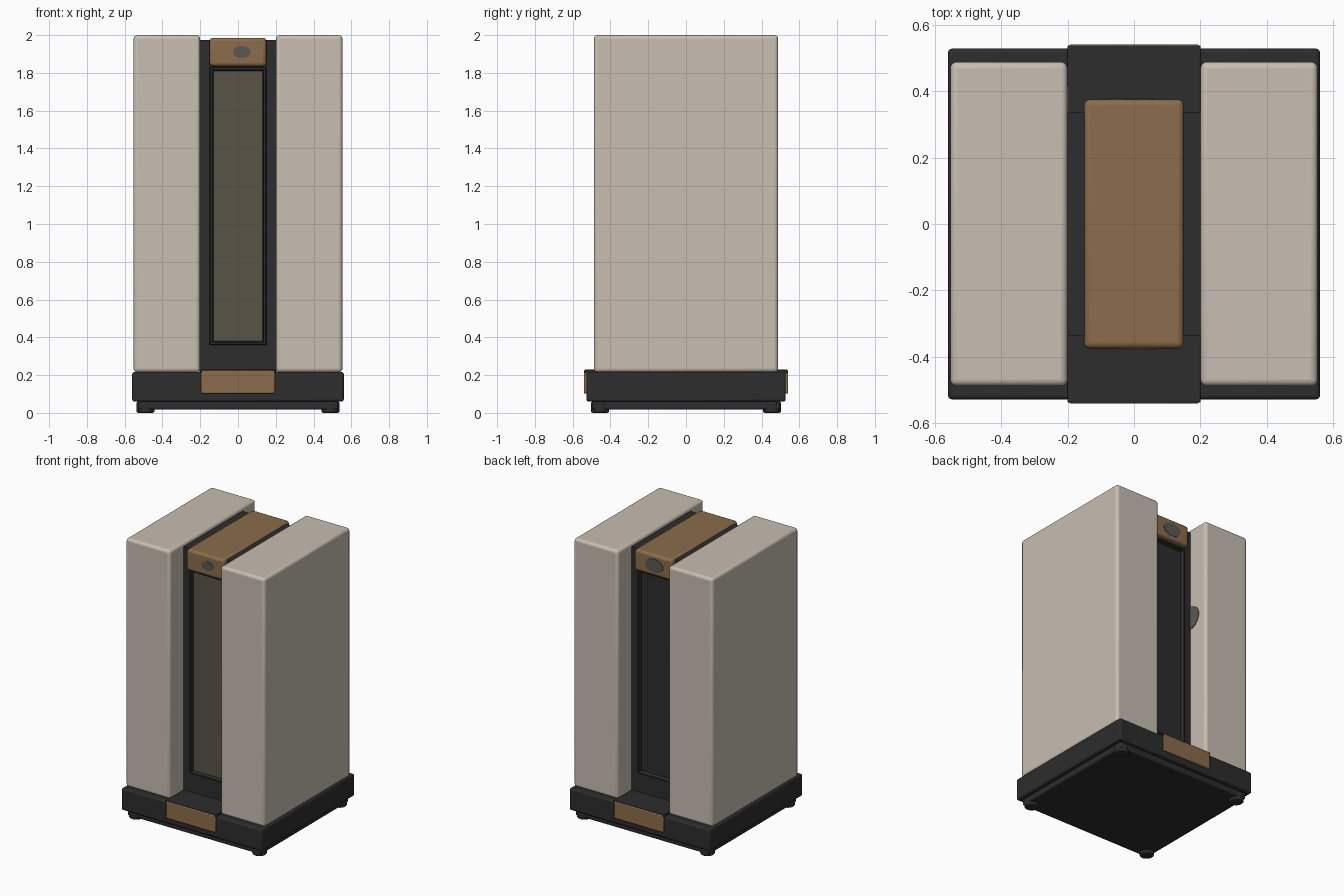
import bpy, bmesh, math
from mathutils import Matrix, Vector

if "Cube" in bpy.data.objects:
    bpy.data.objects.remove(bpy.data.objects["Cube"])


def material(name, rgb):
    m = bpy.data.materials.new(name)
    m.diffuse_color = (*rgb, 1)
    m.use_nodes = True
    m.node_tree.nodes["Principled BSDF"].inputs["Base Color"].default_value = m.diffuse_color
    return m


CREAM = material("warm cream", (0.58, 0.515, 0.445))
DARK = material("charcoal", (0.026, 0.026, 0.026))
BRONZE = material("bronze", (0.26, 0.15, 0.072))
GLASS = material("olive glass", (0.102, 0.091, 0.065))
GREY = material("badge grey", (0.105, 0.098, 0.088))


def finish(name, bm, mats, bevel=0, segments=3):
    bmesh.ops.recalc_face_normals(bm, faces=bm.faces)
    me = bpy.data.meshes.new(name)
    bm.to_mesh(me)
    bm.free()
    ob = bpy.data.objects.new(name, me)
    bpy.context.collection.objects.link(ob)
    for m in mats:
        me.materials.append(m)
    if bevel:
        mod = ob.modifiers.new("bevel", "BEVEL")
        mod.width, mod.segments = bevel, segments
        mod.limit_method, mod.angle_limit = "ANGLE", math.radians(40)
    bpy.context.view_layer.objects.active = ob
    ob.select_set(True)
    bpy.ops.object.shade_smooth_by_angle(angle=math.radians(35))
    ob.select_set(False)
    return ob


def box_mesh(x0, x1, y0, y1, z0, z1):
    bm = bmesh.new()
    mat = Matrix.Translation(((x0 + x1) / 2, (y0 + y1) / 2, (z0 + z1) / 2)) @ \
        Matrix.Diagonal((x1 - x0, y1 - y0, z1 - z0, 1))
    bmesh.ops.create_cube(bm, size=1, matrix=mat)
    return bm


def box(name, dims, mat, bevel=0, segments=3):
    return finish(name, box_mesh(*dims), [mat], bevel, segments)


def disc(name, centre, axis, rx, ry, depth, mat, bevel=0, sides=32):
    bm = bmesh.new()
    rot = {"X": Matrix.Rotation(math.pi / 2, 4, "Y"),
           "Y": Matrix.Rotation(math.pi / 2, 4, "X"), "Z": Matrix()}[axis]
    bmesh.ops.create_cone(bm, cap_ends=True, segments=sides, radius1=1, radius2=1, depth=1,
                          matrix=Matrix.Translation(centre) @ rot @ Matrix.Diagonal((rx, ry, depth, 1)))
    return finish(name, bm, [mat], bevel)


# plinth, underside plate and feet
box("plinth", (-0.56, 0.56, -0.528, 0.528, 0.06, 0.217), DARK, 0.012)
box("underside_plate", (-0.53, 0.53, -0.498, 0.498, 0.018, 0.065), DARK, 0.008)
for sx in (-1, 1):
    for sy in (-1, 1):
        disc("foot", (sx * 0.49, sy * 0.455, 0.03), "Z", 0.048, 0.048, 0.06, DARK, 0.01)

# tall side panels
for s, n in ((-1, "left"), (1, "right")):
    xs = sorted((s * 0.2, s * 0.553))
    box(n + "_side_panel", (*xs, -0.488, 0.488, 0.215, 2.0), CREAM, 0.02, 4)

# central core with a beaded, recessed window on the front and back
bm = box_mesh(-0.203, 0.203, -0.335, 0.335, 0.2, 1.975)
for s in (-1, 1):
    bm.normal_update()
    face = max(bm.faces, key=lambda f: f.calc_center_median().y * s)
    for half_w, z0, z1, y in ((0.15, 0.36, 1.83, 0.335), (0.146, 0.364, 1.826, 0.343),
                              (0.136, 0.374, 1.816, 0.343), (0.131, 0.38, 1.81, 0.318)):
        bmesh.ops.inset_region(bm, faces=[face], thickness=0.01, use_even_offset=True)
        for v in face.verts:
            v.co = Vector((math.copysign(half_w, v.co.x), s * y, z1 if v.co.z > 1 else z0))
    face.material_index = 1 if s < 0 else 0
finish("core", bm, [DARK, GLASS])

# cap on top, with a flat badge at each end
box("top_cap", (-0.15, 0.15, -0.375, 0.375, 1.835, 1.986), BRONZE, 0.018, 4)
disc("front_badge", (0.02, -0.375, 1.91), "Y", 0.046, 0.032, 0.006, GREY)
disc("back_badge", (-0.01, 0.375, 1.91), "Y", 0.07, 0.048, 0.006, GREY)

# bronze plates on the plinth, with dark sills above them
for s, n in ((-1, "front"), (1, "back")):
    ys = sorted((s * 0.5, s * 0.541))
    box(n + "_plate", (-0.195, 0.195, *ys, 0.102, 0.226), BRONZE, 0.006, 2)
    ys = sorted((s * 0.32, s * 0.537))
    box(n + "_sill", (-0.2, 0.2, *ys, 0.21, 0.229), DARK, 0.003, 2)

# small disc on the inner wall beside the back window
disc("wall_disc", (-0.2, 0.335, 1.33), "X", 0.085, 0.085, 0.008, GREY)
